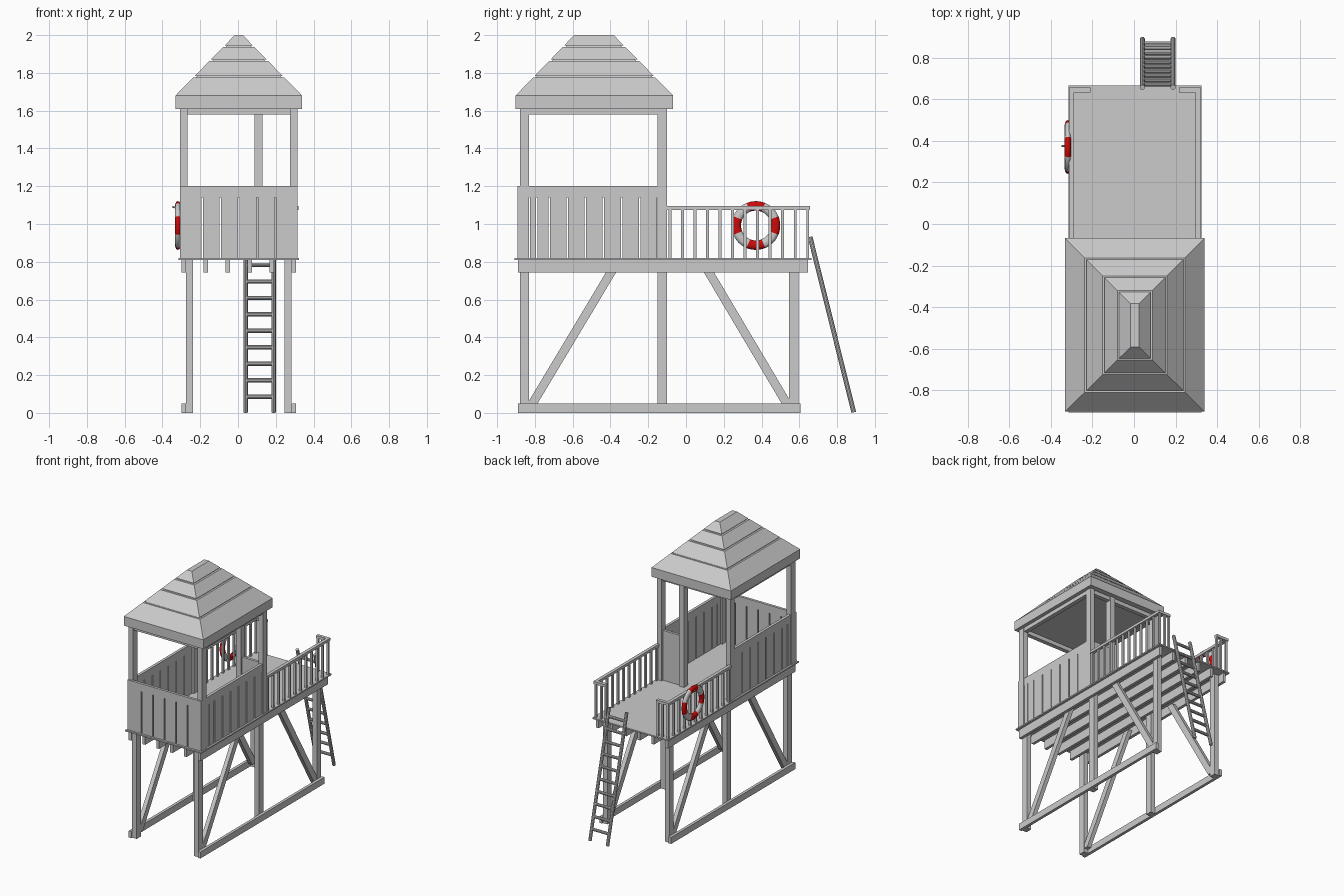
import bpy, bmesh, math
from mathutils import Vector

if "Cube" in bpy.data.objects:
    bpy.data.objects.remove(bpy.data.objects["Cube"], do_unlink=True)

CX = 0.004      # middle plane of the tower
DECK = 0.82     # height of the deck surface


def material(name, rgb):
    m = bpy.data.materials.new(name)
    m.use_nodes = True
    m.diffuse_color = (*rgb, 1)
    m.node_tree.nodes["Principled BSDF"].inputs["Base Color"].default_value = (*rgb, 1)
    return m


GREY = material("pale_grey", (0.6, 0.6, 0.6))
RED = material("rescue_red", (0.62, 0.003, 0.003))


def frustum(name, low, high, z0, z1):
    """Block between two rectangles, each given as (x0, x1, y0, y1)."""
    bm = bmesh.new()
    rings = []
    for (x0, x1, y0, y1), z in ((low, z0), (high, z1)):
        rings.append([bm.verts.new((x, y, z)) for x, y in ((x0, y0), (x1, y0), (x1, y1), (x0, y1))])
    a, b = rings
    bm.faces.new(a[::-1])
    bm.faces.new(b)
    for i in range(4):
        j = (i + 1) % 4
        bm.faces.new((a[i], a[j], b[j], b[i]))
    me = bpy.data.meshes.new(name)
    bm.to_mesh(me)
    bm.free()
    me.materials.append(GREY)
    ob = bpy.data.objects.new(name, me)
    bpy.context.collection.objects.link(ob)
    return ob


def box(name, x0, x1, y0, y1, z0, z1):
    return frustum(name, (x0, x1, y0, y1), (x0, x1, y0, y1), z0, z1)


def span(side, inner, outer):
    """X range on one side of the middle plane."""
    return sorted((CX + side * inner, CX + side * outer))


def rod(name, p, q, radius, sides=10):
    p, q = Vector(p), Vector(q)
    bpy.ops.mesh.primitive_cylinder_add(vertices=sides, radius=radius, depth=(q - p).length, location=(p + q) / 2)
    ob = bpy.context.object
    ob.name = name
    ob.rotation_euler = (q - p).to_track_quat('Z', 'Y').to_euler()
    ob.data.materials.append(GREY)
    bpy.ops.object.shade_smooth_by_angle()


# Deck and the joists under it
box("deck", CX - 0.32, CX + 0.32, -0.907, 0.665, 0.81, DECK)
for i in range(6):
    x = CX + (i - 2.5) * 0.1165
    box("joist", x - 0.011, x + 0.011, -0.89, 0.645, 0.742, 0.81)

for side in (-1, 1):
    # Legs, ground runners and diagonal braces
    leg = span(side, 0.242, 0.28)
    for y in (-0.855, -0.125, 0.57):
        box("leg", *leg, y - 0.025, y + 0.025, 0, 0.81)
    box("ground_runner", *span(side, 0.28, 0.302), -0.89, 0.605, 0, 0.05)
    brace = span(side, 0.247, 0.278)
    for foot, head in ((-0.825, -0.375), (0.545, 0.1)):
        frustum("brace", (*brace, foot - 0.027, foot + 0.027), (*brace, head - 0.027, head + 0.027), 0.03, 0.78)

    # Cabin posts and roof beams
    for y in (-0.855, -0.125):
        box("cabin_post", *span(side, 0.272, 0.31), y - 0.025, y + 0.025, DECK, 1.61)
    box("side_roof_beam", *span(side, 0.275, 0.307), -0.83, -0.15, 1.58, 1.62)

    # Side wall boards with narrow gaps under a cap board
    wall = span(side, 0.285, 0.306)
    cuts = [-0.83, -0.79] + [-0.725 + 0.096 * k for k in range(6)] + [-0.15]
    for y0, y1 in zip(cuts, cuts[1:]):
        box("side_wall_board", *wall, y0 + 0.004, y1 - 0.004, DECK, 1.14)
    box("side_wall_cap", *wall, -0.83, -0.15, 1.14, 1.2)

    # Railing with a short return at the back corner
    box("hand_rail", *span(side, 0.292, 0.317), -0.1, 0.657, 1.075, 1.095)
    box("return_rail", *span(side, 0.212, 0.292), 0.632, 0.657, 1.075, 1.095)
    for k in range(12):
        y = -0.085 + k * 0.0663
        box("baluster", *span(side, 0.297, 0.312), y - 0.0075, y + 0.0075, DECK, 1.08)
    for d in (0.22, 0.258):
        box("return_baluster", *span(side, d - 0.007, d + 0.007), 0.637, 0.652, DECK, 1.08)

# Front wall boards and cap
cuts = [CX - 0.31] + [CX + 0.097 * k for k in range(-2, 3)] + [CX + 0.31]
for x0, x1 in zip(cuts, cuts[1:]):
    box("front_wall_board", x0 + (x0 != cuts[0]) * 0.004, x1 - (x1 != cuts[-1]) * 0.004, -0.892, -0.872, DECK, 1.14)
box("front_wall_cap", CX - 0.31, CX + 0.31, -0.892, -0.872, 1.14, 1.2)

# Back wall beside the doorway
box("door_post", 0.088, 0.13, -0.15, -0.1, DECK, 1.61)
box("back_wall", 0.13, 0.278, -0.135, -0.115, DECK, 1.2)
for y in (-0.855, -0.125):
    box("cross_roof_beam", CX - 0.275, CX + 0.275, y - 0.016, y + 0.016, 1.58, 1.62)

# Roof: eaves board, inner core and courses separated by thin grooves
EAVE = (CX - 0.335, CX + 0.335, -0.902, -0.068)
RIDGE = (CX - 0.021, CX + 0.021, -0.592, -0.383)
Z0, Z1 = 1.68, 2.0


def roof_section(z):
    t = (z - Z0) / (Z1 - Z0)
    return tuple(a + (b - a) * t for a, b in zip(EAVE, RIDGE))


box("eaves_board", *EAVE, 1.61, Z0)
inset = (0.012, -0.012, 0.012, -0.012)
frustum("roof_core", [a + b for a, b in zip(EAVE, inset)], [a + b for a, b in zip(RIDGE, inset)], Z0, Z1 - 0.004)
levels = [Z0, 1.78, 1.868, 1.94, Z1]
for z0, z1 in zip(levels, levels[1:]):
    lo = z0 if z0 == Z0 else z0 + 0.004
    hi = z1 if z1 == Z1 else z1 - 0.004
    frustum("roof_course", roof_section(lo), roof_section(hi), lo, hi)

# Ladder leaning on the back edge
FOOT, HEAD = Vector((0, 0.888, 0.003)), Vector((0, 0.657, 0.932))
for x in (0.04, 0.188):
    rod("ladder_rail", FOOT + Vector((x, 0, 0)), HEAD + Vector((x, 0, 0)), 0.0125)
for k in range(10):
    p = FOOT.lerp(HEAD, (0.083 + 0.0875 * k) / 0.932)
    rod("ladder_rung", p + Vector((0.04, 0, 0)), p + Vector((0.188, 0, 0)), 0.011)

# Life ring with four red bands, hung on a peg
bpy.ops.mesh.primitive_torus_add(major_segments=48, minor_segments=12, major_radius=0.104, minor_radius=0.025,
                                 location=(-0.318, 0.37, 0.992), rotation=(0, math.pi / 2, 0))
ring = bpy.context.object
ring.name = "life_ring"
ring.scale.z = 0.62
ring.data.materials.append(GREY)
ring.data.materials.append(RED)
for f in ring.data.polygons:
    if math.cos(4 * math.atan2(f.center.y, f.center.x)) > 0:
        f.material_index = 1
bpy.ops.object.shade_smooth_by_angle()
rod("ring_peg", (-0.3, 0.375, 1.075), (-0.348, 0.375, 1.092), 0.004, 8)
